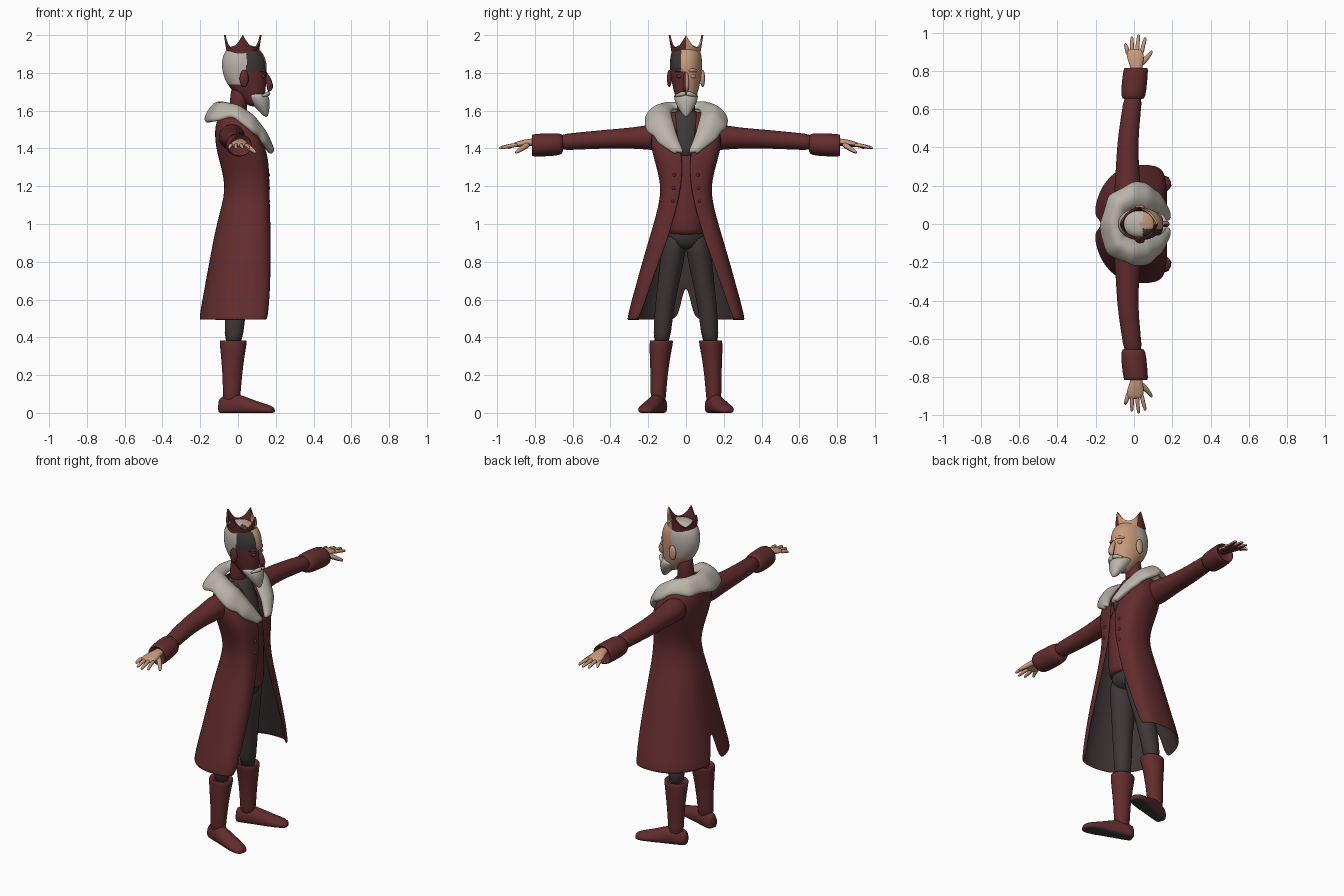
import bpy, bmesh, math, random
from mathutils import Vector

random.seed(4)
if "Cube" in bpy.data.objects:
    bpy.data.objects.remove(bpy.data.objects["Cube"], do_unlink=True)

RED, DARK, FUR, SKIN = range(4)


def material(name, rgb):
    mat = bpy.data.materials.new(name)
    mat.use_nodes = True
    mat.diffuse_color = (*rgb, 1)
    mat.node_tree.nodes["Principled BSDF"].inputs["Base Color"].default_value = (*rgb, 1)
    return mat


PALETTE = [material("dark red cloth", (.125, .025, .027)),
           material("charcoal cloth", (.05, .038, .038)),
           material("grey fur and hair", (.5, .46, .41)),
           material("skin", (.58, .32, .2))]


def finish(name, bm, colour=RED, smooth=True, subsurf=1, thick=0, offset=-1, rule=None, lining=0):
    """Turn a bmesh into an object; rule(centre, normal) picks face colours."""
    for f in bm.faces:
        f.smooth = smooth
        f.material_index = colour
    me = bpy.data.meshes.new(name)
    bm.to_mesh(me)
    bm.free()
    for mat in PALETTE:
        me.materials.append(mat)
    ob = bpy.data.objects.new(name, me)
    bpy.context.collection.objects.link(ob)
    if thick:
        m = ob.modifiers.new("thickness", "SOLIDIFY")
        m.thickness, m.offset, m.material_offset = thick, offset, lining
    if subsurf:
        m = ob.modifiers.new("smooth", "SUBSURF")
        m.levels = m.render_levels = subsurf
    if rule:
        dg = bpy.context.evaluated_depsgraph_get()
        ob.data = bpy.data.meshes.new_from_object(ob.evaluated_get(dg))
        ob.modifiers.clear()
        for p in ob.data.polygons:
            p.material_index = rule(p.center, p.normal)
    return ob


def loft(name, rings, colour=RED, sides=16, floor=False, **kw):
    """Closed skin over elliptical rings given as (centre, U, V)."""
    bm = bmesh.new()
    loops = []
    for c, u, v in rings:
        loop = []
        for i in range(sides):
            a = math.tau * i / sides
            p = Vector(c) + Vector(u) * math.cos(a) + Vector(v) * math.sin(a)
            if floor:
                p.z = max(p.z, 0)
            loop.append(bm.verts.new(p))
        loops.append(loop)
    for a, b in zip(loops, loops[1:]):
        for i in range(sides):
            j = (i + 1) % sides
            bm.faces.new((a[i], a[j], b[j], b[i]))
    bm.faces.new(loops[0])
    bm.faces.new(loops[-1])
    bmesh.ops.recalc_face_normals(bm, faces=bm.faces)
    return finish(name, bm, colour, **kw)


def upright(name, rows, colour=RED, s=1, **kw):
    rings = [((x, y * s, z), (rx, 0, 0), (0, ry, 0)) for z, x, y, rx, ry in rows]
    return loft(name, rings, colour, **kw)


def sideways(name, rows, s, colour=RED, **kw):
    rings = [((x, y * s, z), (rx, 0, 0), (0, 0, rz)) for y, x, z, rx, rz in rows]
    return loft(name, rings, colour, **kw)


def tube(name, points, radii, colour, **kw):
    pts = [Vector(p) for p in points]
    d = (pts[-1] - pts[0]).normalized()
    u = d.cross(Vector((0, 0, 1))).normalized()
    v = u.cross(d)
    return loft(name, [(p, u * r, v * r) for p, r in zip(pts, radii)], colour, sides=10, **kw)


def ball(name, loc, scale, colour):
    bm = bmesh.new()
    bmesh.ops.create_uvsphere(bm, u_segments=14, v_segments=10, radius=1)
    for v in bm.verts:
        v.co = Vector(loc) + Vector([a * b for a, b in zip(v.co, scale)])
    return finish(name, bm, colour, subsurf=0)


def sheet(bm, rows):
    grid = [[bm.verts.new(p) for p in row] for row in rows]
    for a, b in zip(grid, grid[1:]):
        for i in range(len(a) - 1):
            bm.faces.new((a[i], a[i + 1], b[i + 1], b[i]))


def weld_outward(bm):
    """Join the two halves and point the back face backwards."""
    bmesh.ops.remove_doubles(bm, verts=bm.verts, dist=.0005)
    bmesh.ops.recalc_face_normals(bm, faces=bm.faces)
    bm.normal_update()
    back = min(bm.faces, key=lambda f: f.calc_center_median().x)
    if back.normal.x > 0:
        bmesh.ops.reverse_faces(bm, faces=bm.faces)


# Coat: open shell with a front opening and a back slit (z, front, back, inner, outer, slit)
COAT = [(1.6, .02, -.07, .03, .07, 0), (1.55, .07, -.12, .05, .16, 0),
        (1.45, .13, -.125, .045, .2, 0), (1.35, .165, -.105, .012, .175, 0),
        (1.2, .168, -.062, .022, .13, 0), (1.08, .17, -.092, .05, .152, 0),
        (.95, .175, -.125, .085, .19, 0), (.8, .175, -.152, .14, .235, 0),
        (.68, .172, -.175, .185, .267, 0), (.6, .168, -.19, .212, .29, .02),
        (.49, .158, -.21, .25, .318, .045)]
bm = bmesh.new()
for s in (1, -1):
    rows = []
    for z, xf, xb, yi, yo, slit in COAT:
        w = yo - yi
        cols = [(1, yi), (.99, yi + w * .5), (.88, yi + w * .92), (.6, yo), (.34, yo * .92),
                (.12, yo * .68), (.01, max(yo * .35, slit)), (0, slit)]
        rows.append([(xb + (xf - xb) * f, y * s, z) for f, y in cols])
    sheet(bm, rows)
weld_outward(bm)
finish("coat", bm, subsurf=2, thick=.012, lining=DARK)

# Waistcoat, shirt, neck and hips
upright("waistcoat", [(.94, .045, 0, .11, .1), (.96, .045, 0, .115, .105), (1.08, .05, 0, .108, .115),
                      (1.2, .053, 0, .104, .105), (1.33, .04, 0, .11, .13), (1.43, 0, 0, .1, .14)])
upright("shirt", [(1.34, .09, 0, .06, .05), (1.45, .05, 0, .085, .08),
                  (1.55, .01, 0, .075, .085), (1.61, 0, 0, .055, .06)], DARK)
upright("neck", [(1.55, 0, 0, .052, .055), (1.64, 0, 0, .045, .048), (1.76, .015, 0, .05, .05)])
upright("hips", [(1.02, .04, 0, .095, .1), (.93, .035, 0, .1, .115), (.86, .025, 0, .08, .09)], DARK)

# Fur collar: inner, ridge and outer point at each station, from nape to lapel tip
COLLAR = [((-.06, 0, 1.61), (-.11, 0, 1.645), (-.175, 0, 1.545)),
          ((-.05, .06, 1.61), (-.08, .11, 1.645), (-.135, .15, 1.55)),
          ((0, .08, 1.59), (0, .14, 1.625), (-.02, .215, 1.56)),
          ((.06, .07, 1.55), (.075, .14, 1.575), (.065, .205, 1.505)),
          ((.13, .045, 1.46), (.145, .1, 1.48), (.13, .155, 1.435)),
          ((.175, .012, 1.375), (.185, .035, 1.375), (.175, .055, 1.365))]
bm = bmesh.new()
STEPS = 3
for s in (1, -1):
    rows = []
    for k in range((len(COLLAR) - 1) * STEPS + 1):
        i = min(k // STEPS, len(COLLAR) - 2)
        t = k / STEPS - i
        a, m, o = [Vector(p).lerp(Vector(q), t) for p, q in zip(COLLAR[i], COLLAR[i + 1])]
        if k:
            o += (o - m) * random.uniform(-.16, .16)
        rows.append([(p.x, p.y * s, p.z) for p in (a, m, m.lerp(o, .55) + Vector((0, 0, .012)), o)])
    sheet(bm, rows)
weld_outward(bm)
finish("fur_collar", bm, FUR, subsurf=2, thick=.035, offset=0)


# Head, coloured by region
def face_colour(c, n):
    if c.x < .045 and c.z > 1.735:
        return FUR
    if c.y > 0:
        return SKIN
    if c.z > 1.8:
        return SKIN if c.y > -.025 else DARK
    return RED


upright("head", [(1.62, .09, 0, .035, .03), (1.66, .08, 0, .06, .052), (1.72, .05, 0, .098, .07),
                 (1.79, .035, 0, .118, .083), (1.86, .033, 0, .122, .088),
                 (1.92, .028, 0, .098, .078), (1.95, .025, 0, .05, .045)],
        sides=24, subsurf=2, rule=face_colour)
tube("nose", [(.13, 0, 1.82), (.155, 0, 1.78), (.172, 0, 1.73), (.168, 0, 1.7)],
     [.01, .014, .021, .013], SKIN, rule=face_colour)
upright("beard", [(1.565, .15, 0, .008, .008), (1.6, .136, 0, .03, .034), (1.64, .118, 0, .052, .058),
                  (1.675, .1, 0, .066, .066), (1.695, .085, 0, .062, .064)], FUR)

for s, side in ((1, "left"), (-1, "right")):
    tone = SKIN if s > 0 else RED
    ball(side + "_ear", (.032, s * .088, 1.77), (.024, .013, .046), tone)
    ball(side + "_eyelid", (.134, s * .034, 1.782), (.012, .018, .011), tone)
    tube(side + "_brow", [(.148, s * .01, 1.808), (.142, s * .035, 1.818), (.115, s * .062, 1.808)],
         [.008, .011, .006], SKIN, rule=face_colour)
    tube(side + "_moustache", [(.165, 0, 1.692), (.155, s * .03, 1.688), (.125, s * .062, 1.675)],
         [.013, .014, .004], FUR)

    # Sleeve and turned-back cuff
    sideways(side + "_sleeve", [(.1, -.03, 1.46, .07, .075), (.18, -.033, 1.46, .073, .07),
                                (.28, -.034, 1.455, .062, .056), (.42, -.034, 1.45, .056, .051),
                                (.56, -.018, 1.44, .051, .046), (.7, 0, 1.43, .05, .045)], s)
    sideways(side + "_cuff", [(.65, -.005, 1.425, .05, .045), (.66, -.004, 1.422, .066, .06),
                              (.74, .002, 1.419, .068, .062), (.81, .01, 1.416, .066, .062),
                              (.822, .011, 1.416, .058, .054), (.79, .01, 1.42, .045, .042)], s)

    # Hand: palm, fingers and thumb
    def hand_colour(c, n):
        return RED if c.y > 0 and n.z < -.35 else SKIN
    sideways(side + "_palm", [(.76, .012, 1.435, .027, .021), (.82, .013, 1.433, .03, .02),
                              (.86, .008, 1.428, .045, .019), (.9, .004, 1.42, .046, .015),
                              (.915, .003, 1.417, .035, .01)], s, SKIN, rule=hand_colour)
    for i, reach in enumerate((.945, .98, .99, .975)):
        x = -.033 + i * .024
        tip = x * 1.45 + .002
        tube(f"{side}_finger_{i + 1}", [(x, s * .885, 1.42), (x * 1.2, s * .93, 1.415),
                                        (tip, s * (reach - .01), 1.405), (tip, s * reach, 1.401)],
             [.012, .011, .009, .005], SKIN, rule=hand_colour)
    tube(side + "_thumb", [(.03, s * .83, 1.425), (.06, s * .86, 1.405), (.085, s * .89, 1.385),
                           (.095, s * .905, 1.376)], [.017, .015, .011, .006], SKIN, rule=hand_colour)

    # Trouser leg
    upright(side + "_trouser_leg", [(.97, .03, .055, .09, .06), (.85, .02, .066, .088, .068),
                                    (.72, .008, .088, .07, .06), (.62, 0, .104, .06, .055),
                                    (.5, -.018, .12, .055, .05), (.34, -.025, .132, .048, .045)], DARK, s)

    # Boot: shaft and turned-out foot with a dark sole
    upright(side + "_boot_shaft", [(.37, -.025, .13, .05, .045), (.39, -.025, .13, .072, .062),
                                   (.375, -.025, .13, .075, .064), (.3, -.028, .138, .063, .056),
                                   (.2, -.03, .142, .053, .046), (.11, -.033, .146, .048, .042),
                                   (.04, -.035, .148, .045, .04)], RED, s)
    ahead, across = Vector((.95, s * .31, 0)), Vector((-.31 * s, .95, 0))
    foot = [(-.035, .025, .045), (-.02, .04, .055), (.05, .045, .068), (.11, .046, .055),
            (.19, .053, .036), (.25, .045, .026), (.275, .022, .017)]
    loft(side + "_boot_foot", [(Vector((-.068, s * .138, h * .6)) + ahead * t, across * w, (0, 0, h))
                               for t, w, h in foot], floor=True,
         rule=lambda c, n: DARK if n.z < -.6 and c.z < .015 else RED)

    # Coat buttons
    for k in range(3):
        ball(f"{side}_button_{k + 1}", (.163, s * (.062 + k * .004), 1.26 - k * .07), (.008, .009, .009), RED)

# Crown: flared band with four curved points
bm = bmesh.new()
rows = [[], [], [], []]
SEG = 64
for i in range(SEG + 1):
    a = math.tau * i / SEG
    d = abs((a / (math.pi / 2) + .5) % 1 - .5) * 2
    peak = .018 + .067 * (1 - d) ** 2
    for row, f in zip(rows, (-.25, 0, .5, 1)):
        z = 1.915 + (peak * f if f > 0 else f * .05)
        r = .082 + max(f, 0) * peak * .16
        row.append((.025 + (r + .004) * math.cos(a), (r - .004) * math.sin(a), z))
sheet(bm, rows)
weld_outward(bm)
finish("crown", bm, smooth=False, subsurf=0, thick=.01,
       rule=lambda c, n: SKIN if c.x > .04 and c.y > 0 else RED)
